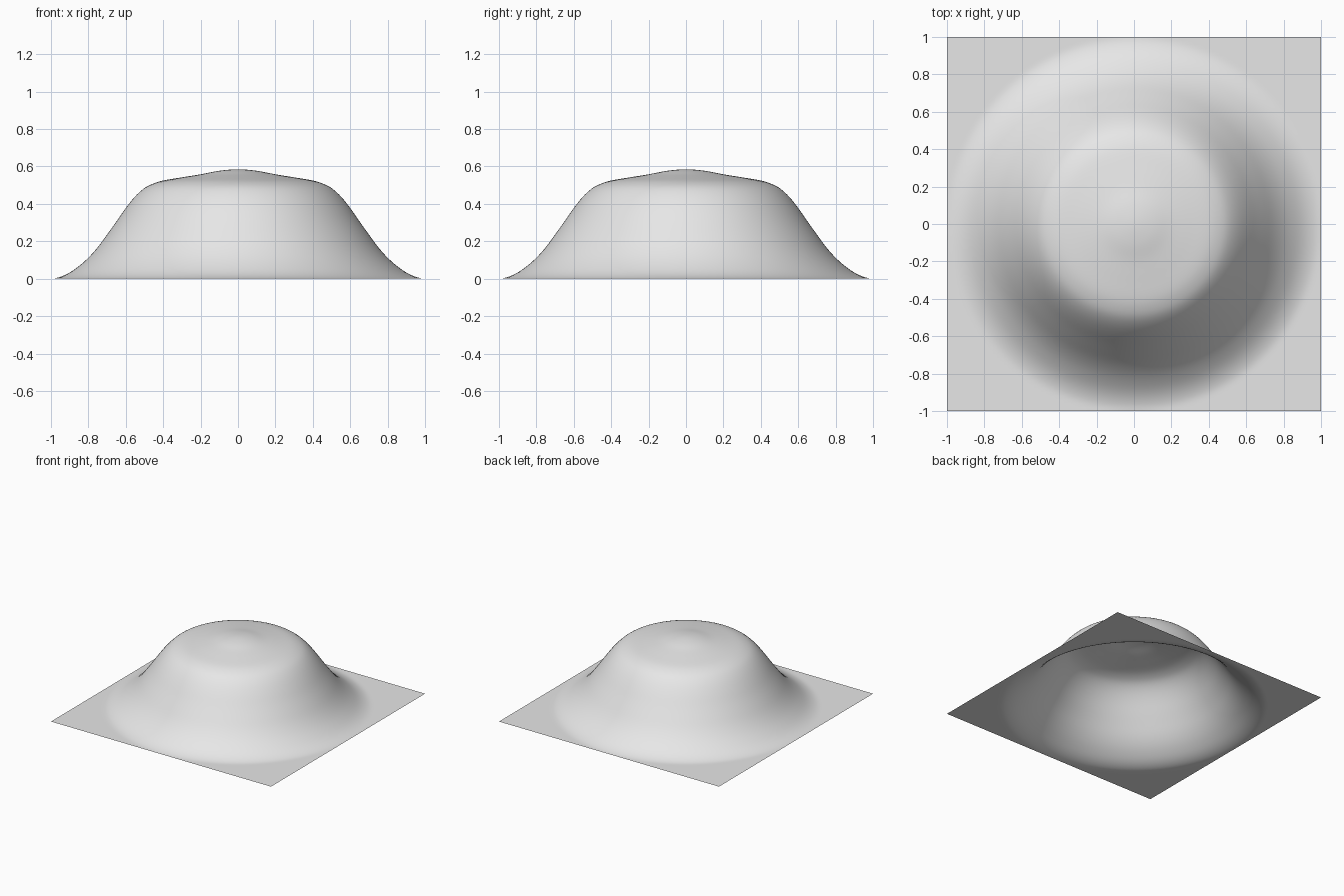
import bpy, bmesh, math

if "Cube" in bpy.data.objects:
    bpy.data.objects.remove(bpy.data.objects["Cube"])

# Radial height profile of the mound: (radius, height)
PROFILE = [(0, .585), (.1, .577), (.2, .558), (.3, .542), (.4, .525), (.45, .51),
           (.5, .485), (.55, .44), (.6, .378), (.65, .306), (.7, .236), (.75, .168),
           (.8, .112), (.85, .068), (.9, .033), (.95, .01), (1, 0)]


def slope(i):
    if i == 0 or i == len(PROFILE) - 1:
        return 0
    (a, p), (b, q) = PROFILE[i - 1], PROFILE[i + 1]
    return (q - p) / (b - a)


def height(r):
    """Smooth cubic interpolation of the profile."""
    for i in range(len(PROFILE) - 1):
        (a, p), (b, q) = PROFILE[i], PROFILE[i + 1]
        if r < b:
            h, t = b - a, (r - a) / (b - a)
            return ((2*t**3 - 3*t**2 + 1) * p + (t**3 - 2*t**2 + t) * h * slope(i)
                    + (3*t**2 - 2*t**3) * q + (t**3 - t**2) * h * slope(i + 1))
    return 0


# Square sheet raised into a round, flat-topped hill
bm = bmesh.new()
bmesh.ops.create_grid(bm, x_segments=100, y_segments=100, size=1)
for v in bm.verts:
    v.co.z = height(math.hypot(v.co.x, v.co.y))
for f in bm.faces:
    f.smooth = True
mesh = bpy.data.meshes.new("terrain_hill")
bm.to_mesh(mesh)
bm.free()

grey = bpy.data.materials.new("light_grey")
grey.diffuse_color = (.8, .8, .8, 1)
grey.use_nodes = True
grey.node_tree.nodes["Principled BSDF"].inputs["Base Color"].default_value = grey.diffuse_color
mesh.materials.append(grey)
bpy.context.collection.objects.link(bpy.data.objects.new("terrain_hill", mesh))
